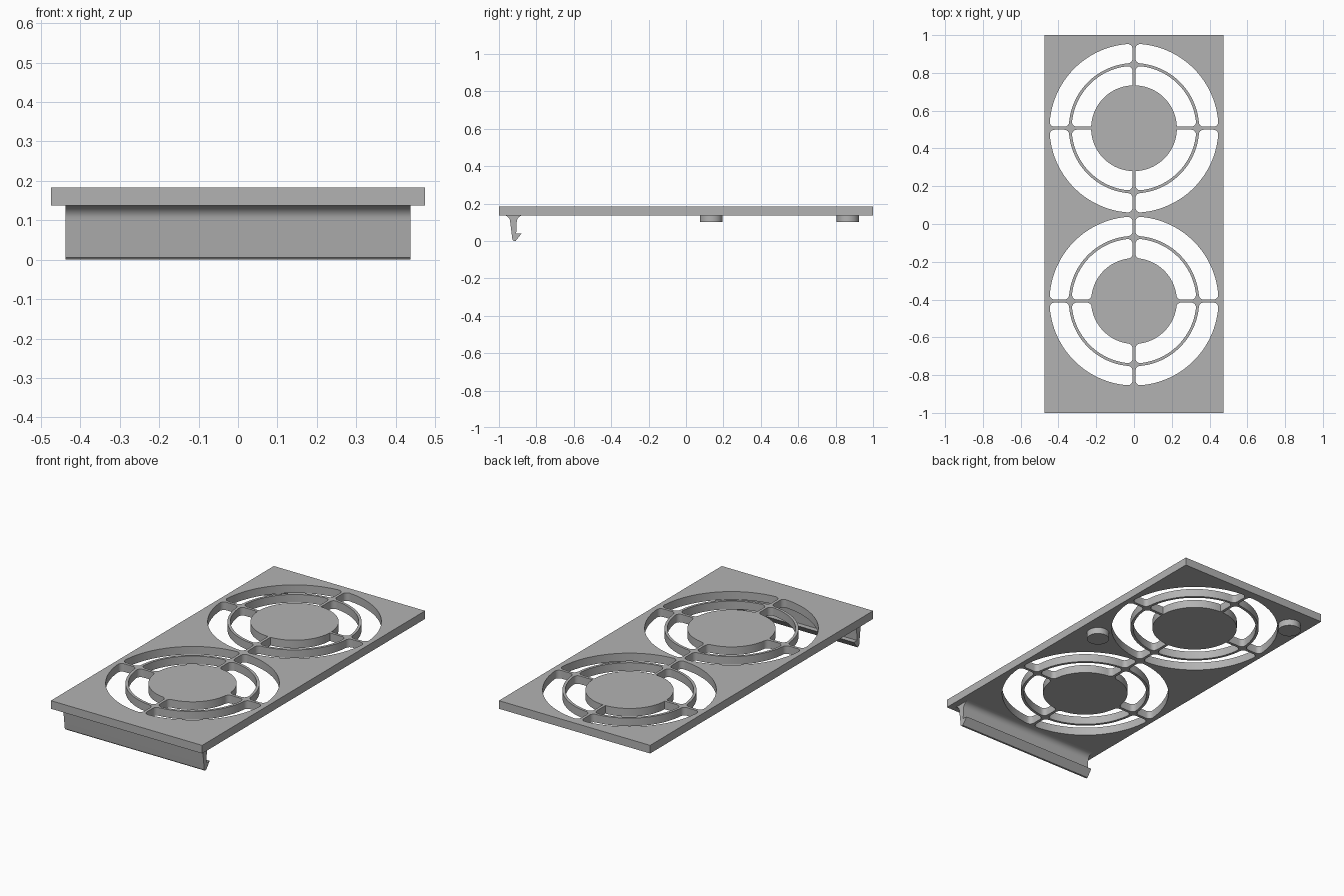
import bpy, bmesh
from math import pi, sin, cos, atan2, sqrt

if "Cube" in bpy.data.objects:
    bpy.data.objects.remove(bpy.data.objects["Cube"])

GREY = (0.45, 0.45, 0.45, 1)
grey = bpy.data.materials.new("plain grey")
grey.use_nodes = True
grey.diffuse_color = GREY
grey.node_tree.nodes["Principled BSDF"].inputs["Base Color"].default_value = GREY

BOTTOM, TOP = 0.137, 0.183
HALF_SPOKE = 0.008


def arc(center, radius, start, end, steps):
    return [(center[0] + radius * cos(start + (end - start) * i / steps),
             center[1] + radius * sin(start + (end - start) * i / steps))
            for i in range(steps + 1)]


def slot(inner, outer, inner_fillet, outer_fillet):
    """Quarter-ring opening in the first quadrant, with rounded corners."""
    fo, fi = outer_fillet, inner_fillet
    near, far = HALF_SPOKE + fo, sqrt((outer - fo) ** 2 - (HALF_SPOKE + fo) ** 2)
    a = atan2(near, far)
    pts = arc((near, far), fo, pi, pi / 2 - a, 6)
    pts += arc((0, 0), outer, pi / 2 - a, a, 28)[1:-1]
    pts += arc((far, near), fo, a, -pi / 2, 6)
    near, far = HALF_SPOKE + fi, sqrt((inner + fi) ** 2 - (HALF_SPOKE + fi) ** 2)
    a = atan2(near, far)
    if fi:
        pts += arc((far, near), fi, -pi / 2, a - pi, 6)
    pts += arc((0, 0), inner, a, pi / 2 - a, 24)[1 if fi else 0:-1 if fi else None]
    if fi:
        pts += arc((near, far), fi, 3 * pi / 2 - a, pi, 6)
    return pts


def extruded(name, outlines, thickness):
    """Filled flat outlines (later ones are holes) given an even thickness."""
    curve = bpy.data.curves.new(name, 'CURVE')
    curve.dimensions = '2D'
    curve.fill_mode = 'BOTH'
    curve.extrude = thickness / 2
    for pts in outlines:
        spline = curve.splines.new('POLY')
        spline.points.add(len(pts) - 1)
        for point, (x, y) in zip(spline.points, pts):
            point.co = (x, y, 0, 1)
        spline.use_cyclic_u = True
    obj = bpy.data.objects.new(name, curve)
    bpy.context.collection.objects.link(obj)
    return obj


def finish(obj):
    """Turn into a clean mesh, shade it and colour it."""
    bpy.ops.object.select_all(action='DESELECT')
    obj.select_set(True)
    bpy.context.view_layer.objects.active = obj
    if obj.type == 'CURVE':
        bpy.ops.object.convert(target='MESH')
        obj = bpy.context.object
    bm = bmesh.new()
    bm.from_mesh(obj.data)
    bmesh.ops.remove_doubles(bm, verts=bm.verts, dist=0.0002)
    bmesh.ops.recalc_face_normals(bm, faces=bm.faces)
    bm.to_mesh(obj.data)
    bm.free()
    obj.data.materials.clear()
    obj.data.materials.append(grey)
    bpy.ops.object.shade_smooth_by_angle(angle=pi / 6)


# Cover plate with two round vent grilles
outlines = [[(-0.475, -1), (0.475, -1), (0.475, 1), (-0.475, 1)]]
for center_y, hub_fillet in ((0.507, 0), (-0.408, 0.025)):
    for ring in (slot(0.345, 0.447, 0.025, 0.025),
                 slot(0.227, 0.33, hub_fillet, 0.025)):
        for sx in (1, -1):
            for sy in (1, -1):
                outlines.append([(sx * x, center_y + sy * y) for x, y in ring])
plate = extruded("vent_plate", outlines, TOP - BOTTOM)
plate.location.z = (TOP + BOTTOM) / 2
finish(plate)

# Snap clip along the front edge: flared root, thin stem and hooked foot
root = 0.036
profile = arc((-0.976, BOTTOM - root), root, pi / 2, 0, 8)
profile += [(-0.928, 0.006), (-0.922, 0), (-0.911, 0), (-0.879, 0.04), (-0.908, 0.04)]
profile += arc((-0.869, BOTTOM - root), root, pi, pi / 2, 8)
clip = extruded("snap_clip", [profile], 0.876)
clip.rotation_euler = (pi / 2, 0, pi / 2)
finish(clip)

# Locating pegs under the plate
for name, x, y in (("middle_peg", 0.366, 0.135), ("back_peg", -0.366, 0.865)):
    bpy.ops.mesh.primitive_cylinder_add(vertices=48, radius=0.06, depth=0.04,
                                        location=(x, y, BOTTOM - 0.017))
    peg = bpy.context.object
    peg.name = name
    finish(peg)
